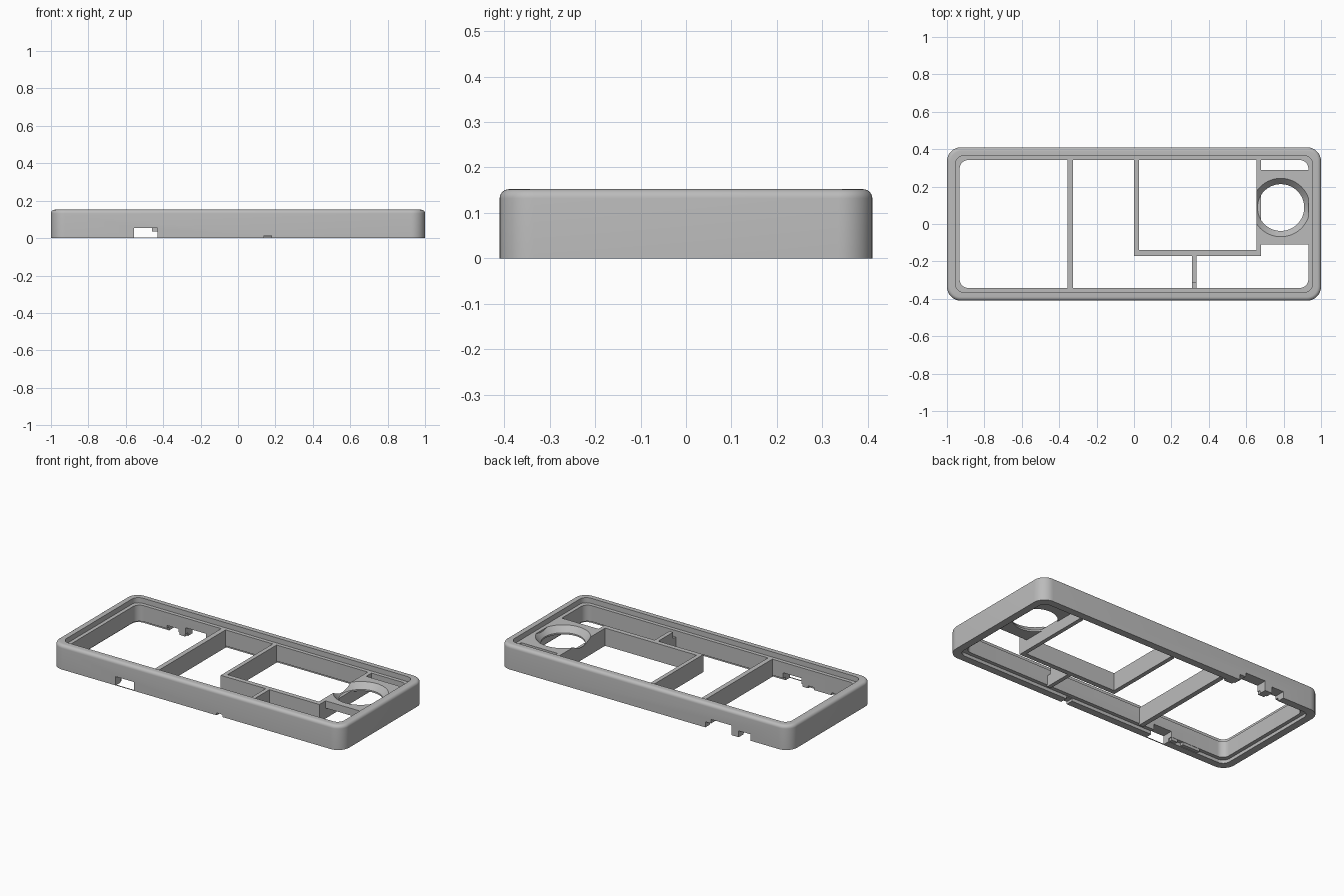
import bpy, bmesh, math

default = bpy.data.objects.get("Cube")
if default:
    bpy.data.objects.remove(default, do_unlink=True)

grey = bpy.data.materials.new("plain grey")
grey.use_nodes = True
grey.diffuse_color = (0.5, 0.5, 0.5, 1)
grey.node_tree.nodes["Principled BSDF"].inputs["Base Color"].default_value = (0.5, 0.5, 0.5, 1)

HALF_X, HALF_Y, TOP, LEDGE, FLOOR = 1.0, 0.41, 0.152, 0.12, 0.02
LIP, WALL, FILLET = 0.045, 0.068, 0.02


def finish(name, bm):
    bmesh.ops.recalc_face_normals(bm, faces=bm.faces)
    mesh = bpy.data.meshes.new(name)
    bm.to_mesh(mesh)
    bm.free()
    mesh.materials.append(grey)
    obj = bpy.data.objects.new(name, mesh)
    bpy.context.collection.objects.link(obj)
    return obj


def block(name, x0, x1, y0, y1, z0, z1):
    bm = bmesh.new()
    bmesh.ops.create_cube(bm, size=1)
    for v in bm.verts:
        v.co = ((x0 + x1) / 2 + v.co.x * (x1 - x0),
                (y0 + y1) / 2 + v.co.y * (y1 - y0),
                (z0 + z1) / 2 + v.co.z * (z1 - z0))
    return finish(name, bm)


def cone(name, x, y, r_low, r_high, z0, z1):
    bm = bmesh.new()
    bmesh.ops.create_cone(bm, cap_ends=True, segments=64, radius1=r_low,
                          radius2=r_high, depth=z1 - z0)
    bmesh.ops.translate(bm, verts=bm.verts, vec=(x, y, (z0 + z1) / 2))
    return finish(name, bm)


def cut(target, cutter):
    cutter.hide_render = True
    mod = target.modifiers.new("cut", "BOOLEAN")
    mod.operation, mod.solver, mod.object = "DIFFERENCE", "EXACT", cutter
    bpy.context.view_layer.objects.active = target
    bpy.ops.object.modifier_apply(modifier=mod.name)
    bpy.data.objects.remove(cutter, do_unlink=True)


def smooth(obj):
    bpy.ops.object.select_all(action="DESELECT")
    obj.select_set(True)
    bpy.context.view_layer.objects.active = obj
    bpy.ops.object.shade_smooth_by_angle(angle=math.radians(30))


def rounded_loop(bm, inset, z, steps=10):
    r = max(0.045, 0.075 - inset)
    verts = []
    for corner, (sx, sy) in enumerate([(1, 1), (-1, 1), (-1, -1), (1, -1)]):
        cx, cy = sx * (HALF_X - inset - r), sy * (HALF_Y - inset - r)
        for i in range(steps + 1):
            a = math.pi / 2 * (corner + i / steps)
            verts.append(bm.verts.new((cx + r * math.cos(a), cy + r * math.sin(a), z)))
    return verts


# Frame: wall section swept around a rounded rectangle
section = [(0, 0)]
for i in range(7):
    a = math.pi / 2 * i / 6
    section.append((FILLET * (1 - math.cos(a)), TOP - FILLET * (1 - math.sin(a))))
section += [(LIP, TOP), (LIP, LEDGE), (WALL, LEDGE), (WALL, FLOOR), (LIP, FLOOR), (LIP, 0)]
bm = bmesh.new()
loops = [rounded_loop(bm, inset, z) for inset, z in section]
for a, b in zip(loops, loops[1:] + loops[:1]):
    for i in range(len(a)):
        j = (i + 1) % len(a)
        bm.faces.new((a[i], a[j], b[j], b[i]))
frame = finish("outer_frame", bm)

# Port openings along the lower edge: x range, side, height
ports = [(-0.555, -0.43, -1, 0.055), (0.14, 0.18, -1, 0.015),
         (-0.60, -0.46, 1, 0.06), (-0.47, -0.42, 1, 0.035), (-0.73, -0.65, 1, 0.04)]
for x0, x1, side, height in ports:
    y0, y1 = sorted((side * 0.3, side * 0.5))
    cut(frame, block("port_cutter", x0, x1, y0, y1, -0.1, height))
smooth(frame)

# Thin bridge under the front port, and stops in the lower rebate
block("port_bridge", -0.56, -0.425, -0.41, -0.405, 0, 0.003)
stops = [("front_stop_outer", -0.76, -0.64, -1), ("front_stop_inner", -0.60, -0.56, -1),
         ("back_stop_outer", -0.645, -0.605, 1), ("back_stop_inner", -0.415, -0.36, 1)]
for name, x0, x1, side in stops:
    y0, y1 = sorted((side * 0.344, side * 0.37))
    block(name, x0, x1, y0, y1, 0.003, 0.04)

# Dividing walls
walls = [("left_bay_divider", -0.355, -0.325, -0.345, 0.345),
         ("tray_side_wall", 0, 0.026, -0.17, 0.345),
         ("tray_front_wall", 0.026, 0.68, -0.17, -0.14),
         ("lower_bay_divider", 0.31, 0.335, -0.315, -0.17)]
for name, x0, x1, y0, y1 in walls:
    block(name, x0, x1, y0, y1, FLOOR / 2, LEDGE)
block("lower_bay_divider_step", 0.31, 0.335, -0.345, -0.315, FLOOR / 2, 0.08)

# Round mount: plate and wall with a conical seat
SEAT_X, SEAT_Y = 0.785, 0.088
plate = block("round_mount_plate", 0.68, 0.935, -0.11, 0.29, 0.075, LEDGE)
mount_wall = block("round_mount_wall", 0.655, 0.68, -0.14, 0.345, FLOOR / 2, LEDGE)
for part in (plate, mount_wall):
    cut(part, cone("seat_cutter", SEAT_X, SEAT_Y, 0.125, 0.157, 0.085, LEDGE + 0.001))
cut(plate, cone("hole_cutter", SEAT_X, SEAT_Y, 0.125, 0.125, 0.05, 0.1))
smooth(plate)
smooth(mount_wall)
